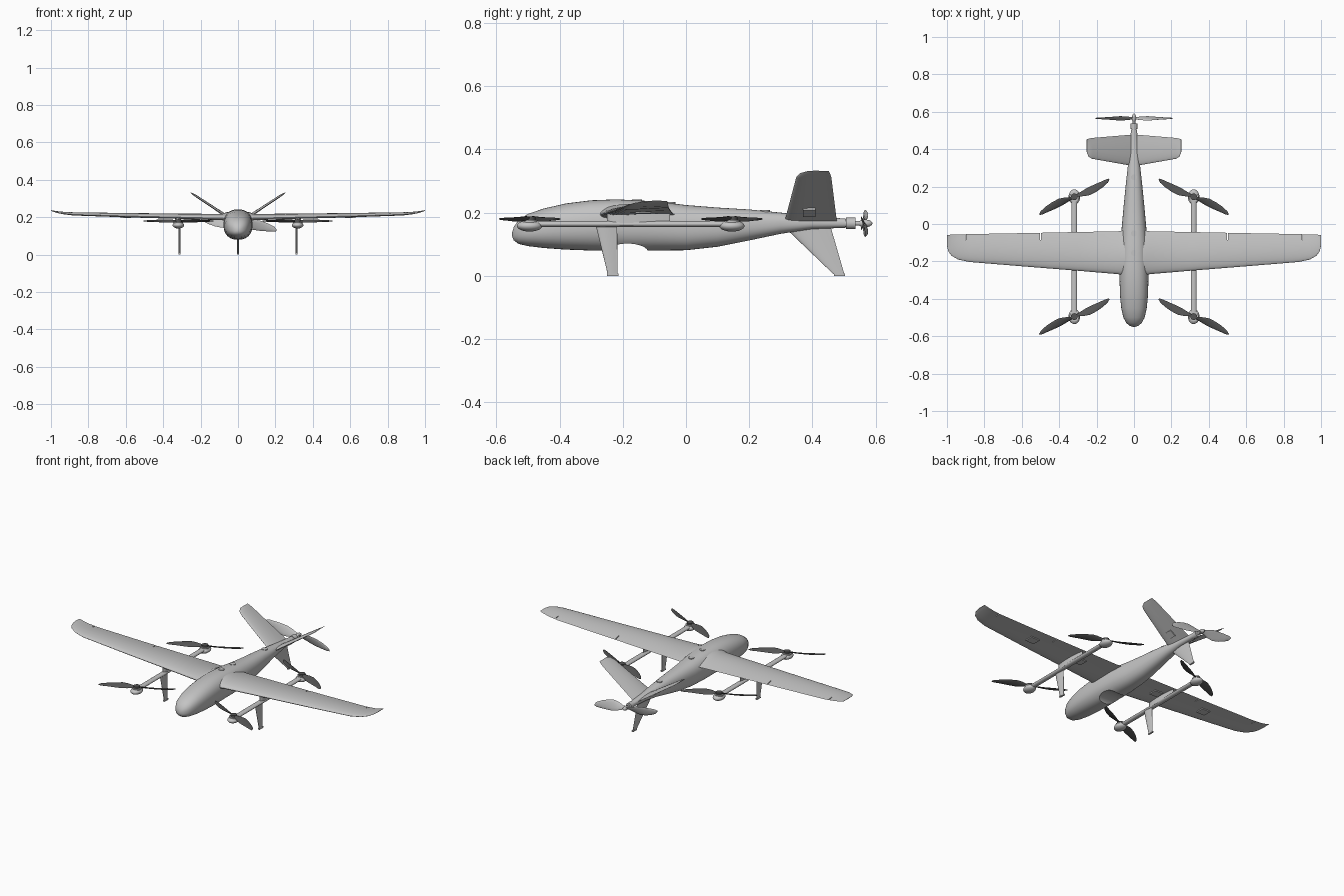
import bpy, bmesh, math
from mathutils import Vector, Matrix

if "Cube" in bpy.data.objects:
    bpy.data.objects.remove(bpy.data.objects["Cube"])


def material(name, r, g, b):
    m = bpy.data.materials.new(name)
    m.diffuse_color = (r, g, b, 1)
    m.use_nodes = True
    m.node_tree.nodes["Principled BSDF"].inputs["Base Color"].default_value = m.diffuse_color
    return m


LIGHT = material("light grey", 0.55, 0.55, 0.55)
DARK = material("dark grey", 0.09, 0.09, 0.09)


def finish(name, bm, mat, angle=40):
    bmesh.ops.recalc_face_normals(bm, faces=bm.faces)
    me = bpy.data.meshes.new(name)
    bm.to_mesh(me)
    bm.free()
    me.materials.append(mat)
    ob = bpy.data.objects.new(name, me)
    bpy.context.collection.objects.link(ob)
    smooth(ob, angle)
    return ob


def smooth(ob, angle=40):
    bpy.ops.object.select_all(action='DESELECT')
    ob.select_set(True)
    bpy.context.view_layer.objects.active = ob
    bpy.ops.object.shade_smooth_by_angle(angle=math.radians(angle))


def loft(name, rings, mat, matrix=None):
    """Skin a list of equal-sized point rings and cap both ends."""
    bm = bmesh.new()
    vs = [[bm.verts.new(p) for p in r] for r in rings]
    n = len(vs[0])
    for a, b in zip(vs, vs[1:]):
        for i in range(n):
            j = (i + 1) % n
            bm.faces.new((a[i], a[j], b[j], b[i]))
    bm.faces.new(vs[0])
    bm.faces.new(vs[-1])
    if matrix:
        bm.transform(matrix)
    return finish(name, bm, mat)


def solid(name, kind, loc, size, mat, rot=(0, 0, 0)):
    """Unit-diameter cylinder, sphere or box scaled to size."""
    bm = bmesh.new()
    if kind == 'cyl':
        bmesh.ops.create_cone(bm, cap_ends=True, segments=32, radius1=.5, radius2=.5, depth=1)
    elif kind == 'ball':
        bmesh.ops.create_uvsphere(bm, u_segments=32, v_segments=16, radius=.5)
    else:
        bmesh.ops.create_cube(bm, size=1)
    R = Matrix.Rotation(rot[0], 4, 'X') @ Matrix.Rotation(rot[1], 4, 'Y')
    bm.transform(Matrix.Translation(loc) @ R @ Matrix.Diagonal((*size, 1)))
    return finish(name, bm, mat)


def cut(ob, cutters):
    for c in cutters:
        c.hide_render = True
        m = ob.modifiers.new("cut", 'BOOLEAN')
        m.operation, m.solver, m.object = 'DIFFERENCE', 'EXACT', c
        bpy.ops.object.select_all(action='DESELECT')
        ob.select_set(True)
        bpy.context.view_layer.objects.active = ob
        bpy.ops.object.modifier_apply(modifier=m.name)
        bpy.data.objects.remove(c)
    smooth(ob)


def foil(x, z, y0, y1, th, nx=0.0, nz=1.0, n=14):
    """Airfoil ring along y, thick along (nx, nz)."""
    pts = []
    for k in range(2 * n):
        a = math.pi * k / n
        u = (1 - math.cos(a)) / 2
        t = 5 * th * (.2969 * math.sqrt(u) - .126 * u - .3516 * u**2 + .2843 * u**3 - .1015 * u**4)
        h = max(t, .0008) * (1 if k < n else -1) * (0 if k in (0, n) else 1)
        h += .25 * th * math.sin(math.pi * u) * nz
        pts.append(Vector((x + nx * h, y0 + (y1 - y0) * u, z + nz * h)))
    return pts


# Fuselage: y, bottom, top, half width
sections = [(-.55, .124, .138, .007), (-.545, .112, .155, .022), (-.53, .101, .176, .041),
            (-.5, .094, .196, .057), (-.45, .088, .213, .068), (-.38, .083, .229, .075),
            (-.3, .08, .239, .077), (-.22, .08, .242, .077), (-.1, .08, .236, .073),
            (0, .081, .224, .064), (.1, .092, .216, .055), (.2, .112, .21, .045),
            (.3, .133, .2, .034), (.4, .148, .188, .024), (.505, .152, .181, .016)]


def oval(y, zb, zt, w, n=40, e=.86):
    out = []
    for k in range(n):
        c, s = math.cos(2 * math.pi * k / n), math.sin(2 * math.pi * k / n)
        out.append(Vector((w * math.copysign(abs(c)**e, c), y,
                           (zb + zt) / 2 + (zt - zb) / 2 * math.copysign(abs(s)**e, s))))
    return out


body = loft("fuselage", [oval(*s) for s in sections], LIGHT)
# Belly sensor bay
cut(body, [solid("bay_cutter", 'cyl', (0, -.185, .075), (.054, .13, .3), LIGHT, (0, math.pi / 2, 0))])

# Top caps on the fuselage
for i, (y, z) in enumerate([(-.155, .2385), (-.05, .2305), (.25, .205)]):
    solid(f"top_cap_{i}", 'cyl', (0, y, z), (.032, .032, .006), LIGHT)

# Wing: x, leading y, trailing y, z, thickness
half = [(.06, -.275, -.035, .194, .046), (.085, -.268, -.039, .195, .032), (.3, -.25, -.043, .2, .027),
        (.6, -.226, -.049, .207, .022), (.88, -.203, -.054, .215, .016), (.94, -.19, -.056, .221, .012),
        (.975, -.17, -.057, .228, .008), (.993, -.146, -.058, .233, .005), (1, -.115, -.06, .236, .003)]
stations = [(-h[0], *h[1:]) for h in reversed(half)] + half
wing = loft("wing", [foil(x, z, a, b, t) for x, a, b, z, t in stations], LIGHT)
# Aileron end gaps
cut(wing, [solid("gap_cutter", 'box', (s * x, -.055, .21), (.004, .06, .1), LIGHT)
           for s in (1, -1) for x in (.5, .9)])


def rotor(name, matrix, hand, mat, wide=1.0):
    """Two-bladed twisted propeller in its local XY plane."""
    table = [(.0, .016, 38, 0), (.02, .018, 36, 0), (.05, .034, 28, .004), (.08, .044, 22, .006),
             (.12, .041, 16, .005), (.16, .032, 12, .002), (.195, .02, 9, -.003), (.209, .006, 8, -.007)]
    for side in (0, 1):
        rings = []
        for r, c, tw, off in table:
            t = math.radians(tw) * hand
            ring = []
            for k in range(12):
                a = 2 * math.pi * k / 12
                u, v = c * wide / 2 * math.cos(a), (.0022 if r > .2 else .0035) * math.sin(a)
                ring.append(Vector((r, hand * off + u * math.cos(t) - v * math.sin(t),
                                    u * math.sin(t) + v * math.cos(t))))
            rings.append(ring)
        loft(f"{name}_blade_{side}", rings, mat, matrix @ Matrix.Rotation(math.pi * side, 4, 'Z'))


for s, label in ((1, "right"), (-1, "left")):
    X = s * .319
    # Lift boom and wing saddle
    solid(f"{label}_boom", 'cyl', (X, -.175, .164), (.031, .02, .65), LIGHT, (math.pi / 2, 0, 0))
    loft(f"{label}_boom_saddle", [foil(X, z, -.25, -.05, .03, 1, 0) for z in (.16, .198)], LIGHT)
    # Motor pods and lift rotors
    for y, end in ((-.495, "front"), (.145, "rear")):
        solid(f"{label}_{end}_pod", 'ball', (X, y, .158), (.062, .08, .036), LIGHT)
        solid(f"{label}_{end}_motor", 'cyl', (X, y, .168), (.05, .05, .016), LIGHT)
        solid(f"{label}_{end}_hub", 'cyl', (X, y, .181), (.036, .036, .012), DARK)
        rotor(f"{label}_{end}_rotor", Matrix.Translation((X, y, .18)) @
              Matrix.Rotation(math.radians(-25 * s), 4, 'Z'), s, DARK)
    # Front landing leg with foot
    leg = [(.165, -.287, -.218), (.006, -.248, -.216)]
    loft(f"{label}_front_leg", [foil(s * .312, z, a, b, .011, 1, 0) for z, a, b in leg], LIGHT)
    solid(f"{label}_front_foot", 'box', (s * .312, -.232, .004), (.01, .036, .008), LIGHT)
    # V-tail panel
    tail = [(.01, .169, .311, .478, .016), (.225, .312, .349, .46, .011),
            (.243, .324, .36, .456, .008), (.253, .331, .385, .452, .003)]
    fin = loft(f"{label}_tail_fin", [foil(s * x, z, a, b, t, -s * .57, .82) for x, z, a, b, t in tail], LIGHT)
    solid(f"{label}_tail_hatch", 'box', (s * .07, .39, .2), (.04, .04, .006), LIGHT, (0, -s * .607, 0))
    # Under-wing service hatches
    for i, (x, z) in enumerate([(.27, .19), (.6, .199)]):
        solid(f"{label}_wing_hatch_{i}", 'box', (s * x, -.135, z), (.055, .05, .006), LIGHT, (0, -s * .022, 0))

# Ventral fin that doubles as the rear leg
loft("ventral_fin", [foil(0, z, a, b, .012, 1, 0)
                     for z, a, b in [(.165, .3, .455), (.006, .466, .501)]], LIGHT)
solid("rear_foot", 'box', (0, .486, .004), (.01, .034, .008), LIGHT)

# Pusher motor, spinner and propeller
Q = (math.pi / 2, 0, 0)
solid("pusher_mount", 'cyl', (0, .505, .166), (.024, .024, .03), LIGHT, Q)
solid("pusher_motor", 'cyl', (0, .522, .166), (.036, .036, .03), LIGHT, Q)
solid("pusher_shaft", 'cyl', (0, .55, .166), (.014, .014, .05), LIGHT, Q)
solid("pusher_spinner", 'ball', (0, .567, .166), (.024, .046, .024), LIGHT)
rotor("pusher_prop", Matrix.Translation((0, .565, .166)) @ Matrix.Rotation(math.radians(8), 4, 'Y') @
      Matrix.Rotation(math.pi / 2, 4, 'X'), 1, LIGHT, 1.35)
